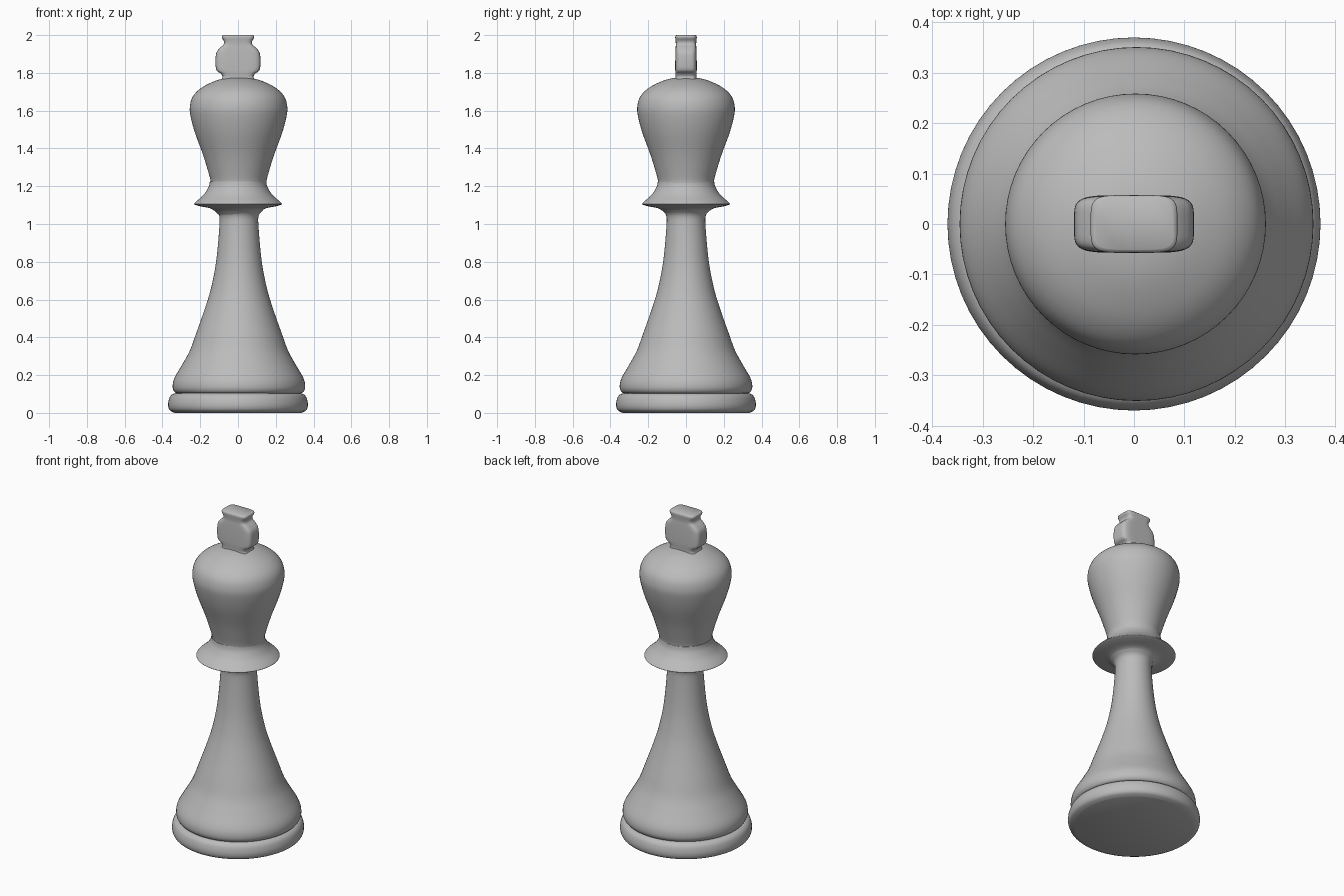
import bpy
import bmesh
from math import cos, sin, tau, copysign
from mathutils import Vector

cube = bpy.data.objects.get("Cube")
if cube:
    bpy.data.objects.remove(cube, do_unlink=True)

grey = bpy.data.materials.new("plain grey")
grey.use_nodes = True
colour = (0.5, 0.5, 0.5, 1)
grey.diffuse_color = colour
grey.node_tree.nodes["Principled BSDF"].inputs["Base Color"].default_value = colour


def smooth_path(points, steps=5):
    """Rounded path through the given (x radius, y radius, height, x shift) points."""
    pts = [Vector(p) for p in points]
    path = []
    for i in range(len(pts) - 1):
        a, b, c, d = pts[max(i - 1, 0)], pts[i], pts[i + 1], pts[min(i + 2, len(pts) - 1)]
        for k in range(steps):
            t = k / steps
            path.append(0.5 * (2 * b + (c - a) * t + (2 * a - 5 * b + 4 * c - d) * t ** 2
                               + (3 * b - a - 3 * c + d) * t ** 3))
    return path + [pts[-1]]


def loft(name, points, power=1.0, sides=64, steps=5):
    """Stack rings along a path; a power below one squares the section."""
    bm = bmesh.new()
    rings = []
    for rx, ry, z, shift in smooth_path(points, steps):
        ring = []
        for i in range(sides):
            c, s = cos(tau * i / sides), sin(tau * i / sides)
            x = copysign(abs(c) ** power, c) * rx + shift
            y = copysign(abs(s) ** power, s) * ry
            ring.append(bm.verts.new((x, y, z)))
        rings.append(ring)
    for low, high in zip(rings, rings[1:]):
        for i in range(sides):
            j = (i + 1) % sides
            bm.faces.new((low[i], low[j], high[j], high[i]))
    bm.faces.new(rings[0][::-1])
    bm.faces.new(rings[-1])
    mesh = bpy.data.meshes.new(name)
    bm.to_mesh(mesh)
    bm.free()
    mesh.materials.append(grey)
    obj = bpy.data.objects.new(name, mesh)
    bpy.context.collection.objects.link(obj)
    bpy.ops.object.select_all(action="DESELECT")
    obj.select_set(True)
    bpy.context.view_layer.objects.active = obj
    bpy.ops.object.shade_smooth_by_angle(angle=0.7)
    return obj


def turned(name, profile, shift=0.0):
    return loft(name, [(r, r, z, shift) for r, z in profile])


# Round foot
turned("base", [(0.335, 0), (0.362, 0.015), (0.37, 0.045), (0.362, 0.082),
                (0.345, 0.1), (0.32, 0.106)])

# Flared body and slim neck
turned("stem", [(0.32, 0.1), (0.342, 0.112), (0.351, 0.14), (0.341, 0.185),
                (0.298, 0.26), (0.26, 0.33), (0.227, 0.42), (0.181, 0.55),
                (0.148, 0.66), (0.121, 0.8), (0.104, 0.98), (0.105, 1.045),
                (0.13, 1.075)], 0.005)

# Thin-edged collar
turned("collar", [(0.105, 1.05), (0.14, 1.08), (0.2, 1.094), (0.229, 1.102),
                  (0.232, 1.108), (0.218, 1.122), (0.182, 1.155),
                  (0.156, 1.195), (0.149, 1.225)])

# Bulbous head
turned("head", [(0.147, 1.215), (0.153, 1.25), (0.186, 1.36), (0.23, 1.48),
                (0.253, 1.565), (0.258, 1.62), (0.242, 1.675), (0.198, 1.72),
                (0.13, 1.755), (0.07, 1.772), (0.002, 1.778)], 0.003)

# Flattened finial with a waist below its flat cap
loft("finial", [(0.1, 0.058, 1.745, 0), (0.083, 0.055, 1.775, 0),
                (0.09, 0.056, 1.795, 0), (0.114, 0.057, 1.815, 0),
                (0.119, 0.057, 1.86, 0), (0.115, 0.056, 1.905, 0),
                (0.098, 0.055, 1.93, 0), (0.077, 0.054, 1.95, 0),
                (0.075, 0.055, 1.967, 0), (0.085, 0.057, 1.985, 0),
                (0.085, 0.056, 1.995, 0), (0.079, 0.051, 2.0, 0)], power=0.4)
